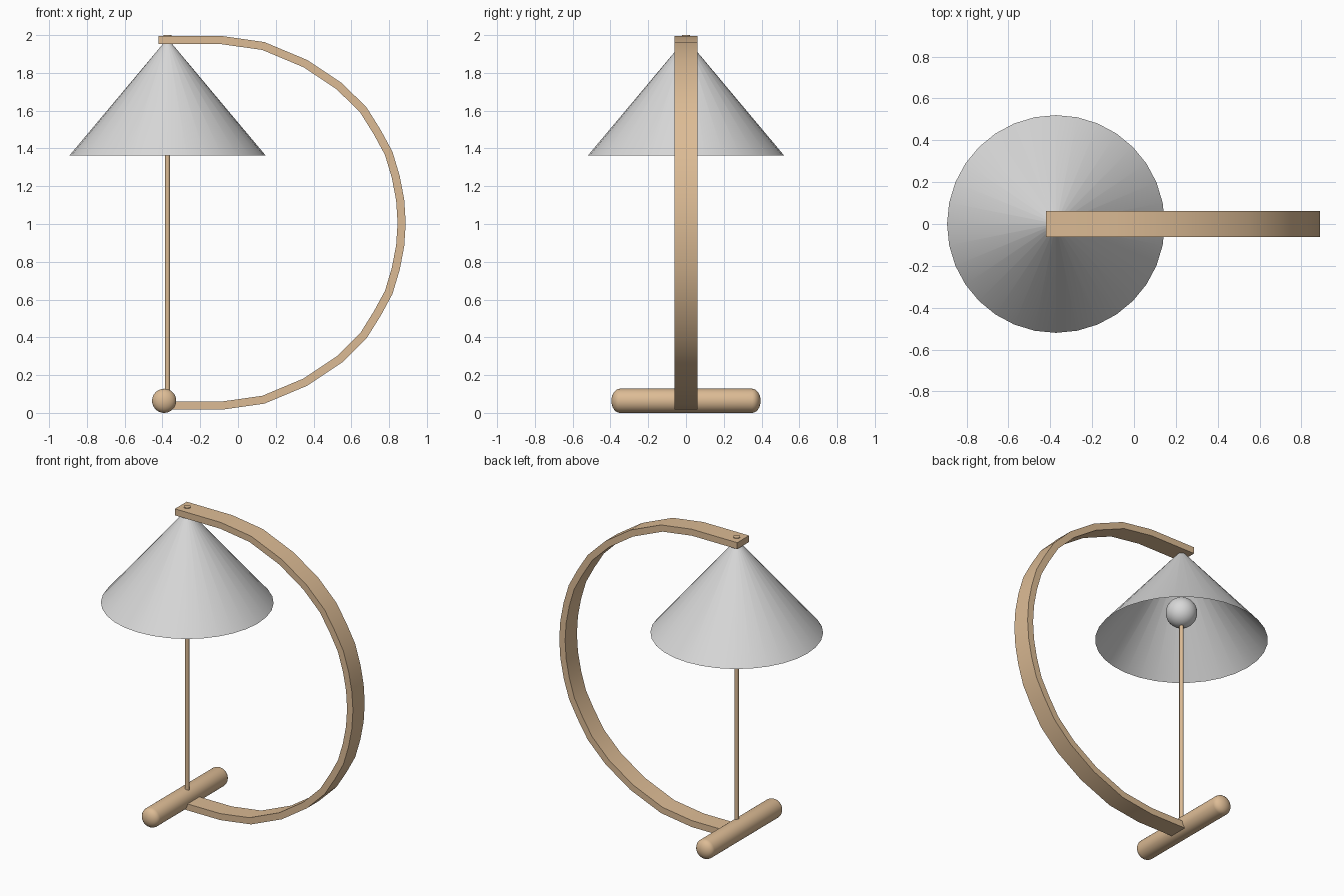
import bpy, bmesh, math
from mathutils import Vector, Matrix

if "Cube" in bpy.data.objects:
    bpy.data.objects.remove(bpy.data.objects["Cube"])


def material(name, rgb):
    m = bpy.data.materials.new(name)
    m.diffuse_color = (*rgb, 1)
    m.use_nodes = True
    m.node_tree.nodes["Principled BSDF"].inputs["Base Color"].default_value = m.diffuse_color
    return m


WOOD = material("light wood", (0.72, 0.50, 0.30))
GREY = material("shade grey", (0.69, 0.69, 0.69))
CX = -0.373  # axis of the shade and rod


def finish(name, bm, mat, angle=40, fix=True):
    if fix:
        bmesh.ops.recalc_face_normals(bm, faces=bm.faces)
    me = bpy.data.meshes.new(name)
    bm.to_mesh(me)
    bm.free()
    ob = bpy.data.objects.new(name, me)
    bpy.context.collection.objects.link(ob)
    me.materials.append(mat)
    bpy.ops.object.select_all(action='DESELECT')
    ob.select_set(True)
    bpy.context.view_layer.objects.active = ob
    bpy.ops.object.shade_smooth_by_angle(angle=math.radians(angle))
    return ob


def cone(name, r1, r2, z1, z2, mat, segs=32, caps=True):
    bm = bmesh.new()
    bmesh.ops.create_cone(bm, cap_ends=caps, segments=segs, radius1=r1, radius2=r2,
                          depth=z2 - z1, matrix=Matrix.Translation((CX, 0, (z1 + z2) / 2)))
    return finish(name, bm, mat)


# curved arm: outer edge of the upper half, mirrored about mid height
MID, THICK, HALF_W = 1.006, 0.043, 0.062
upper = [(-0.42, 1.995), (-0.085, 1.995), (0.14, 1.963), (0.367, 1.868), (0.55, 1.746),
         (0.68, 1.618), (0.757, 1.495), (0.818, 1.382), (0.856, 1.255), (0.88, 1.13)]
path = upper + [(0.888, MID)] + [(x, 2 * MID - z) for x, z in reversed(upper)]
path = [Vector(p) for p in path]
bm = bmesh.new()
rings = []
for i, p in enumerate(path):
    a = (p - path[i - 1]).normalized() if i else None
    b = (path[i + 1] - p).normalized() if i < len(path) - 1 else None
    t = ((a or b) + (b or a)).normalized()
    q = p + Vector((t.y, -t.x)) * THICK  # inner edge
    rings.append([bm.verts.new((v.x, y, v.y)) for v, y in
                  ((p, -HALF_W), (p, HALF_W), (q, HALF_W), (q, -HALF_W))])
for r, s in zip(rings, rings[1:]):
    for k in range(4):
        bm.faces.new((r[k], r[(k + 1) % 4], s[(k + 1) % 4], s[k]))
bm.faces.new(rings[0])
bm.faces.new(rings[-1])
finish("curved_arm", bm, WOOD)

# base bar: rounded-end roll lying along y
R, BULGE, HALF_L, N = 0.064, 0.045, 0.395, 32
prof = [(R * math.sin(k * math.pi / 12), -HALF_L + BULGE * (1 - math.cos(k * math.pi / 12)))
        for k in range(7)]
prof += [(r, -y) for r, y in reversed(prof)]
bm = bmesh.new()
vs = [bm.verts.new((r, y, 0)) for r, y in prof]
es = [bm.edges.new(pair) for pair in zip(vs, vs[1:])]
bmesh.ops.spin(bm, geom=vs + es, cent=(0, 0, 0), axis=(0, 1, 0), angle=2 * math.pi,
               steps=N, use_duplicate=False)
bmesh.ops.remove_doubles(bm, verts=bm.verts, dist=1e-4)
bmesh.ops.translate(bm, verts=bm.verts, vec=(-0.391, 0, R))
finish("base_bar", bm, WOOD, 60)

# upright rod and the small cap where it meets the arm
cone("upright_rod", 0.0135, 0.0135, 0.06, 1.98, WOOD, 16)
cone("rod_cap", 0.021, 0.021, 1.95, 2.0, WOOD, 24)

# open conical shade
cone("shade", 0.52, 0.012, 1.362, 1.968, GREY, 32, caps=False)

# round bulb
bm = bmesh.new()
bmesh.ops.create_uvsphere(bm, u_segments=32, v_segments=16, radius=0.095,
                          matrix=Matrix.Translation((CX, 0, 1.55)))
finish("bulb", bm, GREY)
